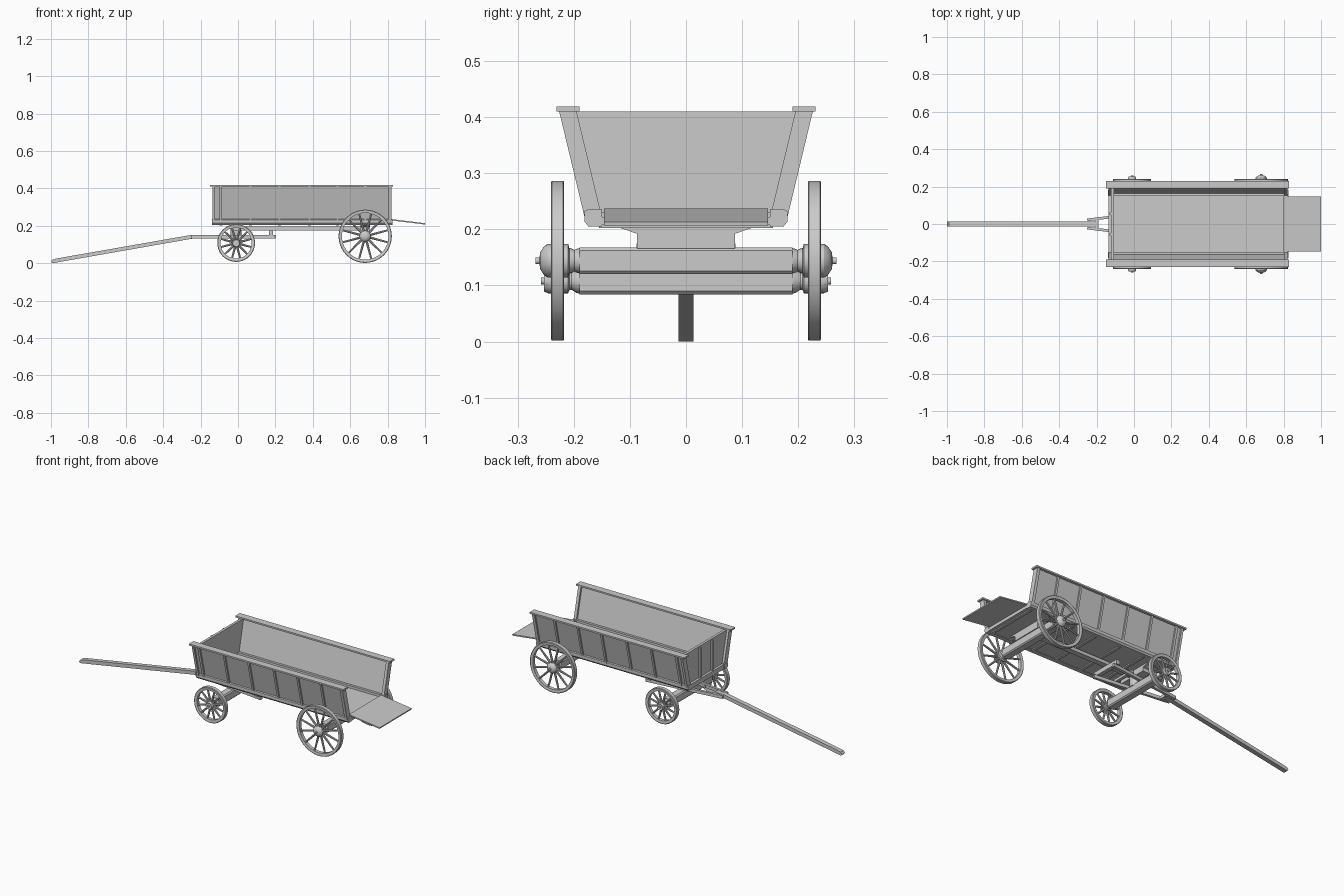
import bpy, bmesh, math
from mathutils import Vector, Matrix

if "Cube" in bpy.data.objects:
    bpy.data.objects.remove(bpy.data.objects["Cube"])

grey = bpy.data.materials.new("plain_grey")
grey.diffuse_color = (0.6, 0.6, 0.6, 1)
grey.use_nodes = True
grey.node_tree.nodes["Principled BSDF"].inputs["Base Color"].default_value = grey.diffuse_color


def finish(name, bm):
    bmesh.ops.remove_doubles(bm, verts=bm.verts, dist=1e-5)
    bmesh.ops.recalc_face_normals(bm, faces=bm.faces)
    me = bpy.data.meshes.new(name)
    bm.to_mesh(me)
    bm.free()
    me.shade_smooth()
    me.set_sharp_from_angle(angle=math.radians(32))
    me.materials.append(grey)
    ob = bpy.data.objects.new(name, me)
    bpy.context.collection.objects.link(ob)
    return ob


def add_prism(bm, a, b):
    """Join two matching outlines into a solid."""
    va, vb = [bm.verts.new(p) for p in a], [bm.verts.new(p) for p in b]
    n = len(a)
    bm.faces.new(va)
    bm.faces.new(vb[::-1])
    for i in range(n):
        bm.faces.new((va[i], vb[i], vb[(i + 1) % n], va[(i + 1) % n]))


def prism_x(name, yz, x0, x1):
    bm = bmesh.new()
    add_prism(bm, [(x0, y, z) for y, z in yz], [(x1, y, z) for y, z in yz])
    return finish(name, bm)


def box(name, x0, x1, y0, y1, z0, z1):
    return prism_x(name, [(y0, z0), (y1, z0), (y1, z1), (y0, z1)], x0, x1)


def bar(name, p, q, w, h):
    """Rectangular beam running from p to q."""
    p, q = Vector(p), Vector(q)
    d = (q - p).normalized()
    s = d.cross(Vector((0, 0, 1))).normalized()
    u = s.cross(d)
    off = [s * (w * i / 2) + u * (h * j / 2) for i, j in ((-1, -1), (1, -1), (1, 1), (-1, 1))]
    bm = bmesh.new()
    add_prism(bm, [p + o for o in off], [q + o for o in off])
    return finish(name, bm)


def add_lathe(bm, prof, n, cx, cz, s, closed=False):
    """Turn a (radius, y) profile about the wheel's axle line."""
    rings = []
    for r, y in prof:
        rings.append([bm.verts.new((cx + r * math.cos(2 * math.pi * k / n), s * y,
                                    cz + r * math.sin(2 * math.pi * k / n))) for k in range(n)])
    m = len(rings)
    for i in range(m if closed else m - 1):
        a, b = rings[i], rings[(i + 1) % m]
        for k in range(n):
            bm.faces.new((a[k], a[(k + 1) % n], b[(k + 1) % n], b[k]))
    if not closed:
        bm.faces.new(rings[0])
        bm.faces.new(rings[-1])


def wheel(name, cx, R, cz, s, hub, tip):
    # rim with bevelled iron tyre
    bm = bmesh.new()
    add_lathe(bm, [(R - .018, .219), (R - .003, .217), (R, .219), (R, .239),
                   (R - .003, .241), (R - .018, .239)], 40, cx, cz, s, True)
    finish(name + "_rim", bm)
    # hub with domed cap and axle tip
    bm = bmesh.new()
    add_lathe(bm, [(hub * .6, .196), (hub * .75, .206), (hub * .75, .208), (hub, .210), (hub, .218),
                   (hub * .8, .220), (hub * .8, .238), (hub, .240), (hub, .246), (hub * .85, .253),
                   (hub * .5, tip - .008), (.006, tip - .007), (.006, tip)], 24, cx, cz, s)
    finish(name + "_hub", bm)
    # spokes and hub bolts
    bm = bmesh.new()
    for k in range(12):
        a = 2 * math.pi * (k + .5) / 12
        L = R - .014 - hub * .6
        mid = hub * .6 + L / 2
        mat = Matrix.Translation((cx, s * .229, cz)) @ Matrix.Rotation(a, 4, 'Y') @ Matrix.Translation((0, 0, mid))
        bmesh.ops.create_cone(bm, cap_ends=True, segments=8, radius1=.0065, radius2=.0048, depth=L, matrix=mat)
        if k % 2:
            mat = Matrix.Translation((cx, s * .229, cz)) @ Matrix.Rotation(a, 4, 'Y') \
                @ Matrix.Translation((0, 0, hub * .85)) @ Matrix.Rotation(math.pi / 2, 4, 'X')
            bmesh.ops.create_cone(bm, cap_ends=True, segments=6, radius1=.003, radius2=.003, depth=.04, matrix=mat)
    finish(name + "_spokes", bm)


FX, FZ, RX, RZ = -.01, .108, .68, .144

# wheels and axle arms
for s, side in ((-1, "left"), (1, "right")):
    wheel("front_wheel_" + side, FX, .101, FZ, s, .022, .258)
    wheel("rear_wheel_" + side, RX, .1425, RZ, s, .030, .268)
    for nm, cx, cz in (("front", FX, FZ), ("rear", RX, RZ)):
        bm = bmesh.new()
        add_lathe(bm, [(.023, .188), (.021, .196), (.015, .205), (.012, .215)], 16, cx, cz, s)
        finish(f"{nm}_axle_arm_{side}", bm)

# axle beams with chamfered edges
for nm, cx, cz in (("front", FX, FZ), ("rear", RX, RZ)):
    h, c = .024, .018
    oct_ = [(-h, -c), (-c, -h), (c, -h), (h, -c), (h, c), (c, h), (-c, h), (-h, c)]
    bm = bmesh.new()
    add_prism(bm, [(cx + a, -.19, cz + b) for a, b in oct_], [(cx + a, .19, cz + b) for a, b in oct_])
    finish(nm + "_axle_beam", bm)

# bolsters: tapered beam above each axle, with block and turning post
for nm, cx, zb in (("front", FX, .172), ("rear", RX, .166)):
    prism_x(nm + "_bolster", [(-.09, .193), (.09, .193), (.13, .207), (-.13, .207)], cx - .025, cx + .025)
    box(nm + "_bolster_block", cx - .025, cx + .025, -.087, .087, zb, .194)
bm = bmesh.new()
bmesh.ops.create_cone(bm, cap_ends=True, segments=24, radius1=.03, radius2=.03, depth=.065,
                      matrix=Matrix.Translation((FX, 0, .155)))
finish("turning_post", bm)

# reach pole joining the axles
box("reach_pole", FX, RX, -.016, .016, .176, .195)

# hounds: fork from the tongue, over the front axle to the rear crossbar
for s, side in ((-1, "left"), (1, "right")):
    bar("fork_" + side, (-.25, s * .022, .142), (-.10, s * .040, .142), .014, .018)
    bar("hound_" + side, (-.10, s * .040, .142), (.20, s * .075, .142), .016, .018)
box("fork_crosspiece", -.205, -.19, -.034, .034, .134, .150)
box("hound_rear_crossbar", .165, .188, -.088, .088, .150, .175)
box("hound_front_crossbar", .06, .078, -.07, .07, .150, .164)

# tongue: bent pole with a rounded tip
side = [(-1, .008), (-.992, 0), (-.975, .003), (-.245, .131), (-.19, .133),
        (-.19, .151), (-.25, .151), (-.965, .026), (-.99, .020)]
bm = bmesh.new()
add_prism(bm, [(x, -.013, z) for x, z in side], [(x, .013, z) for x, z in side])
finish("tongue", bm)

# floor, cross joists and long runners
STAKES = (.067, .222, .382, .532, .68)
box("floor", -.12, .825, -.16, .16, .208, .222)
for i, x in enumerate((-.09,) + STAKES + (.80,)):
    box(f"floor_joist_{i}", x - .008, x + .008, -.155, .155, .202, .209)


def slope(a, b, z0=.21, z1=.412):
    """Leaning board section between two offsets from the outer face."""
    y0, y1 = .177, .177 + .24 * (z1 - .21)
    return [(y0 - a, z0), (y0 - b, z0), (y1 - b, z1), (y1 - a, z1)]


# sloping sides
for s, nm in ((-1, "left"), (1, "right")):
    def put(name, pts, x0, x1):
        prism_x(f"{name}_{nm}", [(s * y, z) for y, z in pts], x0, x1)
    put("side_panel", slope(.008, .019), -.13, .82)
    put("bottom_sill", [(.15, .205), (.174, .205), (.181, .214), (.181, .232), (.174, .236), (.15, .236)], -.14, .825)
    put("top_rail", [(.19, .41), (.231, .41), (.231, .419), (.19, .419)], -.15, .83)
    for i, x in enumerate(STAKES):
        put(f"side_stake_{i}", slope(0, .010), x - .006, x + .006)
    for i, (x0, x1) in enumerate(((-.136, -.122), (-.100, -.086), (.803, .820))):
        put(f"end_post_{i}", slope(-.001, .010 if i == 1 else .030), x0, x1)

# headboard with stakes
prism_x("headboard", [(-.158, .21), (.158, .21), (.204, .41), (-.204, .41)], -.122, -.107)
for i, y in enumerate((-.055, .055)):
    box(f"headboard_stake_{i}", -.132, -.121, y - .006, y + .006, .21, .405)
box("headboard_sill", -.136, -.121, -.155, .155, .205, .232)

# lowered tailgate and its hinge bar
bar("tailgate", (.805, 0, .234), (1.0, 0, .210), .292, .007)
box("tailgate_hinge_bar", .80, .822, -.15, .15, .210, .231)
